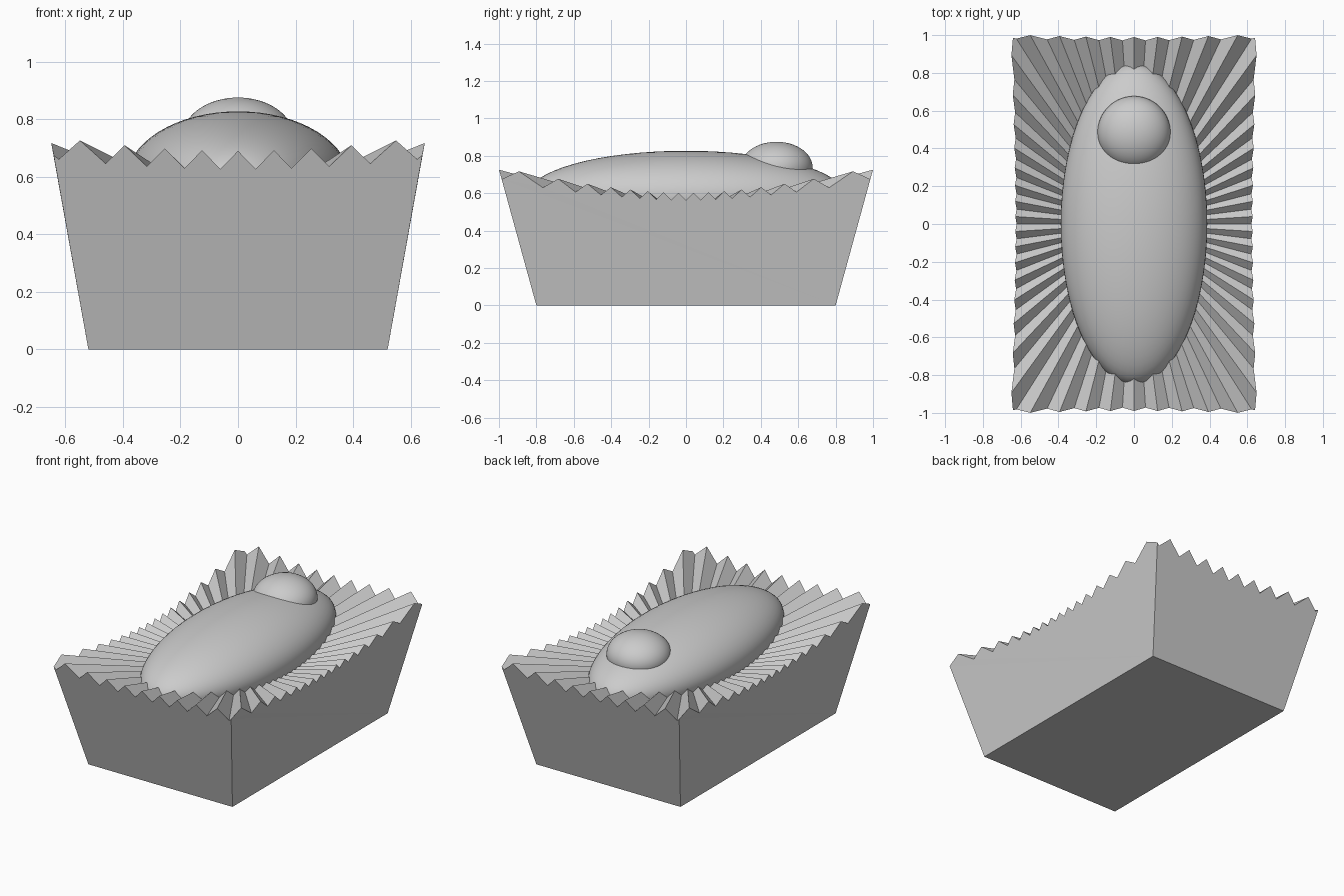
import bpy, bmesh
from math import sin, cos, pi, radians

cube = bpy.data.objects.get("Cube")
if cube:
    bpy.data.objects.remove(cube, do_unlink=True)

grey = bpy.data.materials.new("plain grey")
grey.use_nodes = True
colour = (0.6, 0.6, 0.6, 1)
grey.diffuse_color = colour
grey.node_tree.nodes["Principled BSDF"].inputs["Base Color"].default_value = colour

# Tapered box: half sizes at the floor and outward lean per unit of height
BASE_X, BASE_Y = 0.52, 0.80
LEAN_X, LEAN_Y = 0.18, 0.275
# Pleated lining: folds radiate from a low centre
FOLDS, CENTRE_Z, RIDGE, VALLEY = 50, 0.452, 0.24, 0.179
CORNER = radians(33.03)


def slope_at(angle):
    """Rise of the pleated surface, a triangle wave around the centre."""
    phase = (angle * FOLDS / (2 * pi)) % 1
    return VALLEY + (RIDGE - VALLEY) * abs(1 - 2 * phase)


def rim_point(angle):
    """Where a fold line meets the leaning walls (angle starts at +y)."""
    slope, sx, cy = slope_at(angle), abs(sin(angle)), abs(cos(angle))
    hits = []
    for base, lean, part in ((BASE_X, LEAN_X, sx), (BASE_Y, LEAN_Y, cy)):
        if part > lean * slope:
            hits.append((base + lean * CENTRE_Z) / (part - lean * slope))
    r = min(hits)
    return r * sin(angle), r * cos(angle), CENTRE_Z + slope * r


def build_box():
    bm = bmesh.new()
    corners = [CORNER, pi - CORNER, pi + CORNER, 2 * pi - CORNER]
    folds = [i * pi / FOLDS for i in range(2 * FOLDS)]
    angles = sorted(folds + corners)
    rim = [bm.verts.new(rim_point(a)) for a in angles]
    centre = bm.verts.new((0, 0, CENTRE_Z))
    count = len(rim)
    # pleats
    for i in range(count):
        bm.faces.new((centre, rim[(i + 1) % count], rim[i]))
    # floor and four walls with a zigzag top edge
    floor = [bm.verts.new((sx * BASE_X, sy * BASE_Y, 0))
             for sx, sy in ((1, 1), (1, -1), (-1, -1), (-1, 1))]
    bm.faces.new(floor)
    marks = [angles.index(a) for a in corners]
    for k in range(4):
        start, end = marks[k], marks[(k + 1) % 4]
        if end < start:
            end += count
        top = [rim[i % count] for i in range(start, end + 1)]
        bm.faces.new(top + [floor[(k + 1) % 4], floor[k]])
    bmesh.ops.recalc_face_normals(bm, faces=bm.faces)
    bmesh.ops.triangulate(bm, faces=[f for f in bm.faces if len(f.verts) > 4],
                          ngon_method='EAR_CLIP')
    mesh = bpy.data.meshes.new("pleated_box")
    bm.to_mesh(mesh)
    bm.free()
    box = bpy.data.objects.new("pleated_box", mesh)
    bpy.context.collection.objects.link(box)
    mesh.materials.append(grey)


def ellipsoid(name, centre, radii):
    bpy.ops.mesh.primitive_uv_sphere_add(segments=64, ring_count=32, location=centre)
    obj = bpy.context.object
    obj.name = name
    obj.scale = radii
    bpy.ops.object.transform_apply(location=False, rotation=False, scale=True)
    bpy.ops.object.shade_smooth()
    obj.data.materials.append(grey)


build_box()
# Long rounded filling and the small dome resting near its back end
ellipsoid("filling", (0, 0, 0.588), (0.388, 0.848, 0.239))
ellipsoid("small_dome", (0, 0.484, 0.738), (0.193, 0.193, 0.137))
